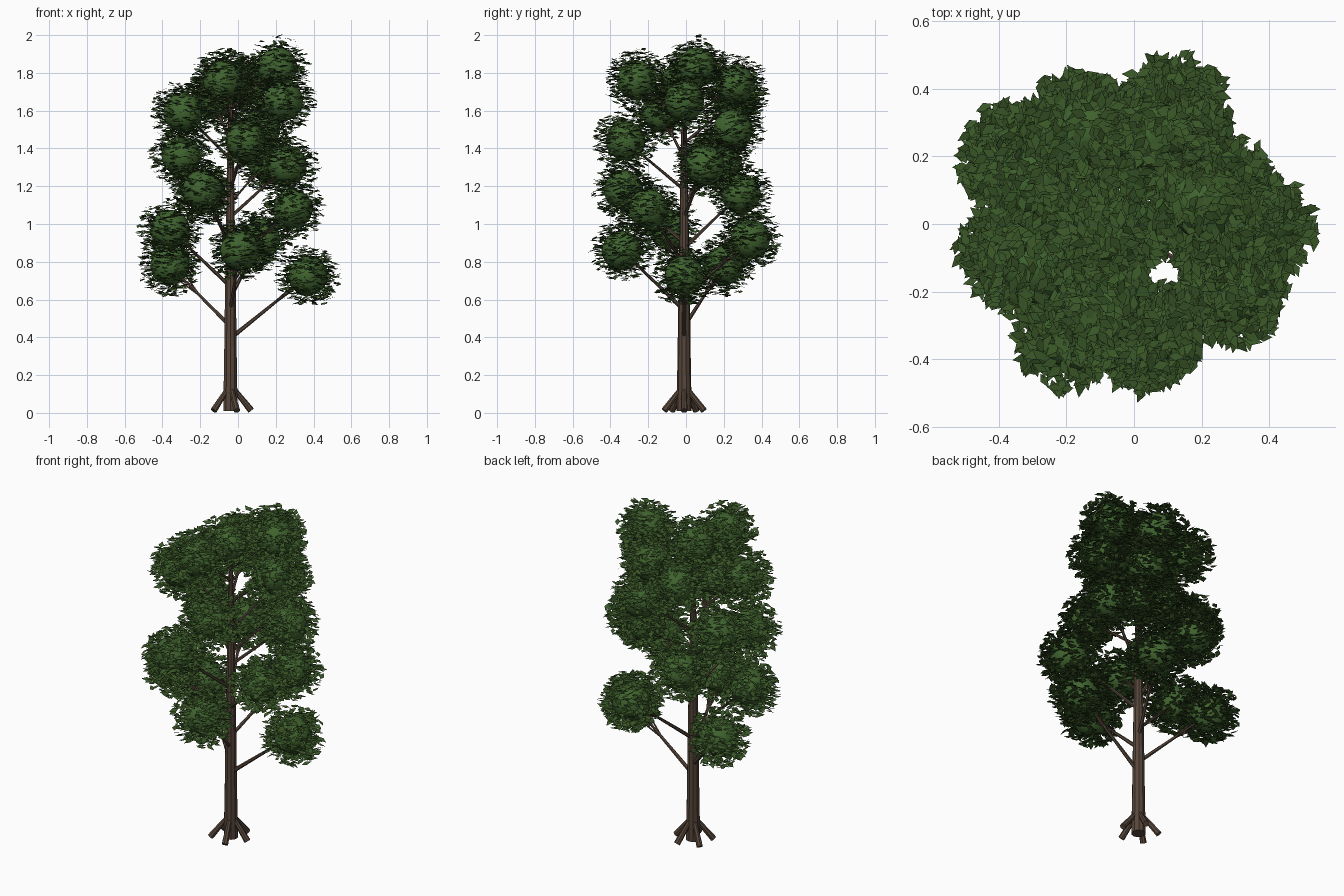
import bpy, bmesh, math, random
from mathutils import Vector, Matrix, Euler

if "Cube" in bpy.data.objects:
    bpy.data.objects.remove(bpy.data.objects["Cube"])

random.seed(7)
TX, TY = -0.04, -0.01  # trunk axis


def material(name, col):
    m = bpy.data.materials.new(name)
    m.diffuse_color = (*col, 1)
    m.use_nodes = True
    m.node_tree.nodes["Principled BSDF"].inputs["Base Color"].default_value = m.diffuse_color
    return m


BARK = material("bark", (0.095, 0.062, 0.043))
LEAF = material("leaf", (0.040, 0.092, 0.020))
CORE = material("inner_foliage", (0.05, 0.125, 0.028))


def finish(bm, name, mat):
    me = bpy.data.meshes.new(name)
    bm.to_mesh(me)
    bm.free()
    me.materials.append(mat)
    ob = bpy.data.objects.new(name, me)
    bpy.context.collection.objects.link(ob)
    return ob


def limb(bm, a, b, r1, r2, sides=8):
    a, b = Vector(a), Vector(b)
    d = b - a
    mat = Matrix.Translation((a + b) / 2) @ d.to_track_quat('Z', 'Y').to_matrix().to_4x4()
    bmesh.ops.create_cone(bm, cap_ends=True, segments=sides, radius1=r1, radius2=r2,
                          depth=d.length, matrix=mat)


# Trunk: stacked tapering sections
bm = bmesh.new()
profile = [(0.01, 0.040), (0.3, 0.035), (0.6, 0.031), (0.9, 0.026),
           (1.2, 0.021), (1.45, 0.016), (1.75, 0.009)]
for (z1, r1), (z2, r2) in zip(profile, profile[1:]):
    limb(bm, (TX, TY, z1), (TX, TY, z2), r1, r2, 10)
finish(bm, "trunk", BARK)

# Five splayed roots
bm = bmesh.new()
for i in range(5):
    a = math.tau * i / 5
    c, s = math.cos(a), math.sin(a)
    limb(bm, (TX + c * 0.02, TY + s * 0.02, 0.125), (TX + c * 0.11, TY + s * 0.11, 0.012), 0.013, 0.018)
finish(bm, "roots", BARK)

# Foliage clump centres, spiralling up the trunk
clumps = [
    (0.37, -0.01, 0.725), (-0.36, 0.20, 0.78), (0.01, -0.34, 0.86), (0.12, 0.34, 0.92),
    (-0.36, -0.09, 0.97), (0.29, -0.20, 1.08), (-0.17, 0.29, 1.16), (-0.19, -0.33, 1.18),
    (0.26, 0.10, 1.31), (-0.30, 0.12, 1.36), (0.04, -0.32, 1.44), (0.12, 0.25, 1.50),
    (-0.29, -0.13, 1.59), (0.24, -0.01, 1.65), (-0.13, 0.27, 1.66), (-0.08, -0.26, 1.76),
    (0.21, 0.06, 1.83), (0.05, 0.26, 1.74), (0.14, 0.20, 1.32), (-0.05, -0.02, 1.76),
]

# Branches with a pair of side twigs each
bm = bmesh.new()
for i, (x, y, z) in enumerate(clumps[:-1]):
    tip = Vector((x, y, z))
    start = Vector((TX, TY, z - 0.33 + 0.12 * min(i, 17) / 17))
    limb(bm, start, tip, 0.012 - 0.0003 * i, 0.005, 6)
    side = (tip - start).cross(Vector((0, 0, 1))).normalized()
    for sgn in (-1, 1):
        limb(bm, start.lerp(tip, 0.5), tip + side * sgn * 0.06 + Vector((0, 0, 0.02 * sgn)), 0.005, 0.003, 5)
finish(bm, "branches", BARK)


def leaf(bm, pos, yaw, tilt, roll, size):
    m = Matrix.Translation(pos) @ Euler((roll, tilt, yaw), 'XYZ').to_matrix().to_4x4()
    pts = [(-0.5, 0), (-0.08, -0.27), (0.5, 0), (-0.08, 0.27)]
    bm.faces.new([bm.verts.new(m @ Vector((u * size, v * size, 0))) for u, v in pts])


# Clumps: smooth inner ball plus a thick shell of nearly level leaves
for i, c in enumerate(clumps):
    c = Vector(c)
    k = 0.85 if i == 18 else 1.0  # the inner clump is smaller
    bm = bmesh.new()
    bmesh.ops.create_icosphere(bm, subdivisions=3, radius=0.105 * k, matrix=Matrix.Translation(c))
    for f in bm.faces:
        f.smooth = True
    finish(bm, f"foliage_core_{i + 1}", CORE)

    bm = bmesh.new()
    for _ in range(560):
        h = random.uniform(-1, 1)
        a = random.uniform(0, math.tau)
        q = math.sqrt(1 - h * h)
        r = k * random.uniform(0.102, 0.17)
        pos = c + Vector((q * math.cos(a), q * math.sin(a), h)) * r
        leaf(bm, pos, a + random.uniform(-1.5, 1.5), random.uniform(-0.35, 0.45),
             random.uniform(-0.4, 0.4), random.uniform(0.042, 0.06))
    finish(bm, f"leaves_{i + 1}", LEAF)
